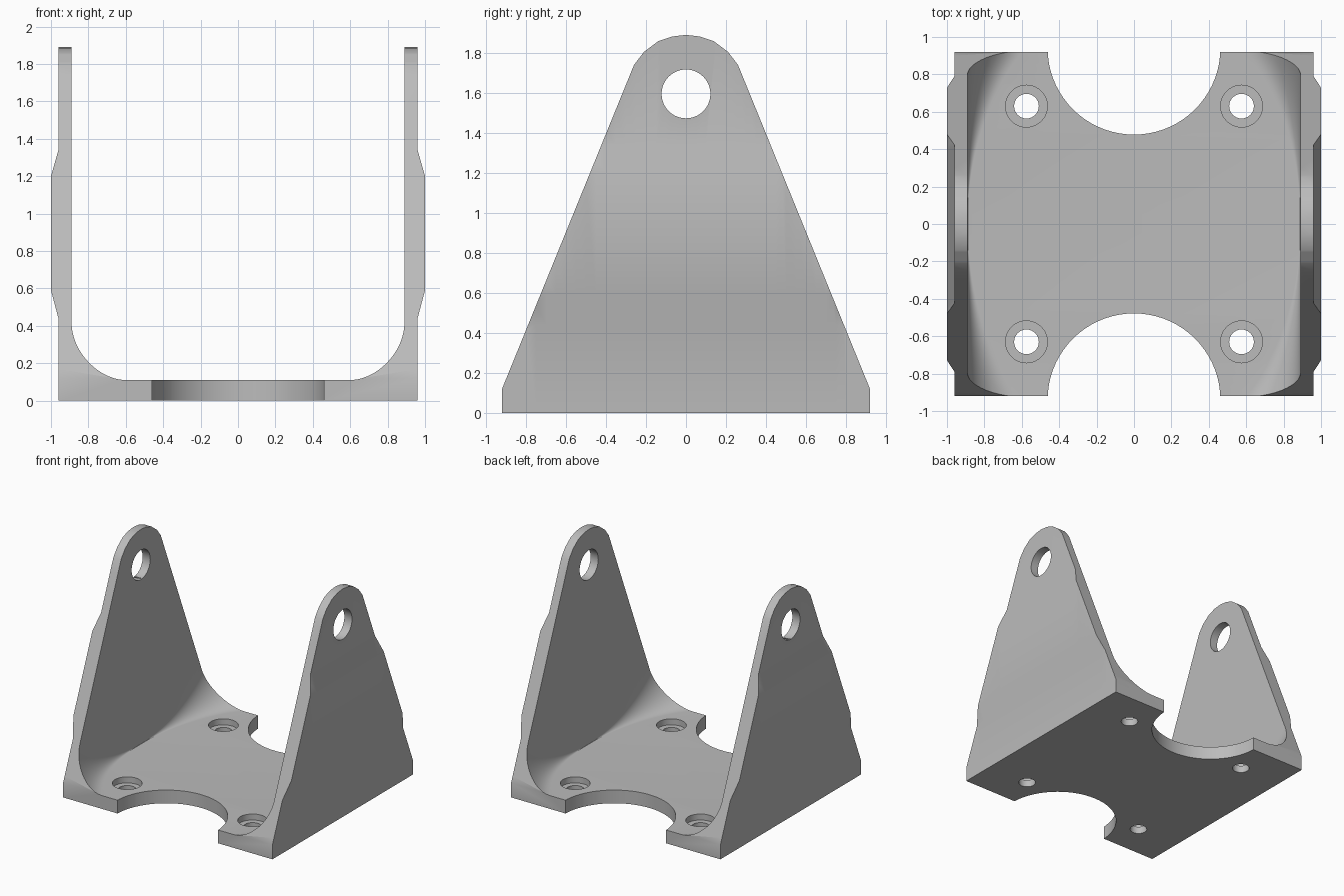
import bpy, bmesh, math

if "Cube" in bpy.data.objects:
    bpy.data.objects.remove(bpy.data.objects["Cube"], do_unlink=True)

grey = bpy.data.materials.new("plain grey")
grey.use_nodes = True
grey.diffuse_color = (0.5, 0.5, 0.5, 1)
grey.node_tree.nodes["Principled BSDF"].inputs["Base Color"].default_value = (0.5, 0.5, 0.5, 1)

FLOOR, WALL, DEPTH, TOP = 0.11, 0.89, 0.92, 1.89


def make_object(name, bm):
    bmesh.ops.recalc_face_normals(bm, faces=bm.faces)
    mesh = bpy.data.meshes.new(name)
    bm.to_mesh(mesh)
    bm.free()
    mesh.materials.append(grey)
    obj = bpy.data.objects.new(name, mesh)
    bpy.context.collection.objects.link(obj)
    return obj


def loft(name, rings):
    """Closed solid through rings with equal point counts."""
    bm = bmesh.new()
    rows = [[bm.verts.new(p) for p in ring] for ring in rings]
    n = len(rows[0])
    for a, b in zip(rows, rows[1:]):
        for i in range(n):
            j = (i + 1) % n
            bm.faces.new((a[i], a[j], b[j], b[i]))
    bm.faces.new(rows[0])
    bm.faces.new(rows[-1][::-1])
    return make_object(name, bm)


def cylinder(name, x, y, z0, z1, r, n=48):
    def ring(z):
        return [(x + r * math.cos(2 * math.pi * i / n),
                 y + r * math.sin(2 * math.pi * i / n), z) for i in range(n)]
    return loft(name, [ring(z0), ring(z1)])


def apply_boolean(target, tool, operation):
    mod = target.modifiers.new("cut", "BOOLEAN")
    mod.operation, mod.solver, mod.object = operation, "EXACT", tool
    bpy.context.view_layer.objects.active = target
    bpy.ops.object.modifier_apply(modifier=mod.name)
    bpy.data.objects.remove(tool, do_unlink=True)


def channel_ring(y):
    """U section whose inner corner blend grows away from the middle."""
    rx = max(WALL * (1 - math.sqrt(1 - (y / 1.25) ** 2)), 0.003)
    rz = 1.5 * rx
    half = [(0.96, 0), (0.96, 0.44), (1.0, 0.59), (1.0, 1.2), (0.96, 1.34),
            (0.96, 2), (WALL, 2)]
    for i in range(15):
        a = math.pi / 2 * i / 14
        half.append((WALL - rx + rx * math.cos(a), FLOOR + rz - rz * math.sin(a)))
    ring = half + [(-x, z) for x, z in reversed(half)]
    return [(x, y, z) for x, z in ring]


# U-shaped channel: base, walls and blended inner corners
bracket = loft("bracket", [channel_ring(i / 20) for i in range(-20, 21)])

# Tapered side outline with a rounded top
side = [(DEPTH, -0.1), (DEPTH, 0.12), (0.26, 1.74), (0.21, 1.805),
        (0.14, 1.858), (0.07, 1.882)]
outline = side + [(0, TOP)] + [(-y, z) for y, z in reversed(side)]
taper = loft("taper_tool", [[(x, y, z) for y, z in outline] for x in (-1.2, 1.2)])
apply_boolean(bracket, taper, "INTERSECT")

# Pivot hole through both walls
pivot = loft("pivot_tool", [[(x, 0.122 * math.cos(2 * math.pi * i / 48),
                             1.595 + 0.122 * math.sin(2 * math.pi * i / 48))
                            for i in range(48)] for x in (-1.2, 1.2)])
apply_boolean(bracket, pivot, "DIFFERENCE")

# Round end cutouts and counterbored screw holes
for sy in (-1, 1):
    apply_boolean(bracket, cylinder("end_tool", 0, sy * 0.94, -0.2, 0.4, 0.462, 72), "DIFFERENCE")
    for sx in (-1, 1):
        x, y = sx * 0.575, sy * 0.63
        apply_boolean(bracket, cylinder("screw_tool", x, y, -0.2, 0.4, 0.066, 32), "DIFFERENCE")
        apply_boolean(bracket, cylinder("bore_tool", x, y, 0.06, 0.4, 0.112, 40), "DIFFERENCE")

for o in bpy.context.selected_objects:
    o.select_set(False)
bracket.select_set(True)
bpy.context.view_layer.objects.active = bracket
bpy.ops.object.shade_smooth_by_angle(angle=math.radians(30))
